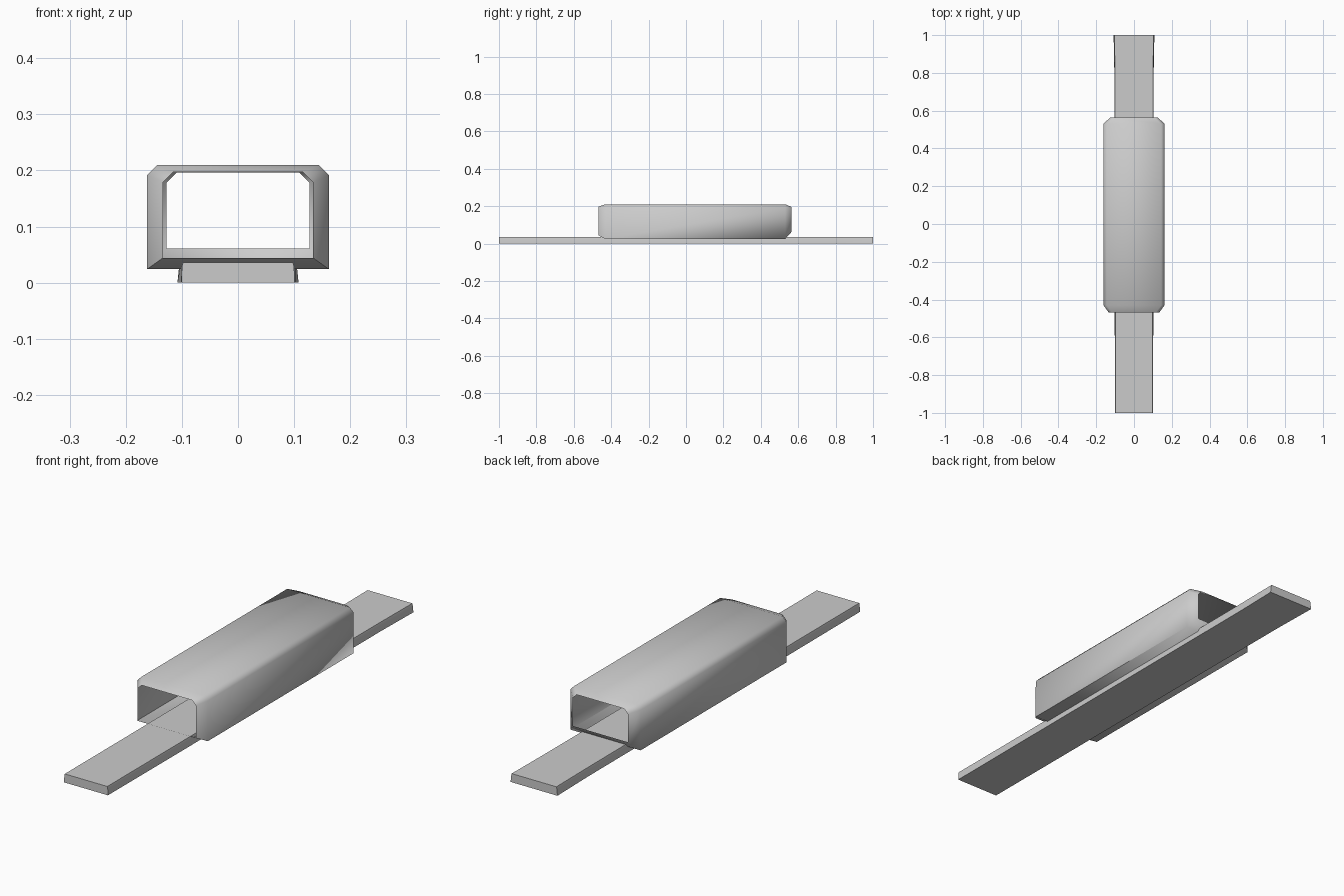
import bpy
import bmesh

if "Cube" in bpy.data.objects:
    bpy.data.objects.remove(bpy.data.objects["Cube"])


def loft(name, rings, cap_ends, angle):
    """Skin a list of equal-length point rings into one smooth-shaded object."""
    bm = bmesh.new()
    loops = [[bm.verts.new(p) for p in ring] for ring in rings]
    n = len(loops[0])
    for a, b in zip(loops, loops[1:]):
        for i in range(n):
            j = (i + 1) % n
            bm.faces.new((a[i], a[j], b[j], b[i]))
    if cap_ends:
        bm.faces.new(loops[0])
        bm.faces.new(loops[-1])
    bmesh.ops.recalc_face_normals(bm, faces=bm.faces)
    mesh = bpy.data.meshes.new(name)
    bm.to_mesh(mesh)
    bm.free()
    obj = bpy.data.objects.new(name, mesh)
    bpy.context.collection.objects.link(obj)
    bpy.ops.object.select_all(action='DESELECT')
    obj.select_set(True)
    bpy.context.view_layer.objects.active = obj
    bpy.ops.object.shade_smooth_by_angle(angle=angle)
    return obj


def sleeve_ring(y, w, z0, z1, c=0.018):
    """Box section with square bottom corners and chamfered top corners."""
    half = [(w, z0), (w, z1 - c), (w - c, z1)]
    pts = half + [(-x, z) for x, z in reversed(half)]
    return [(x, y, z) for x, z in pts]


def strip_ring(y, top, bottom):
    """Flat bar section, slightly wider at its base."""
    half = [(bottom, 0.0), (top + 0.002, 0.028), (top, 0.036)]
    pts = half + [(-x, z) for x, z in reversed(half)]
    return [(x, y, z) for x, z in pts]


# Open thin-walled sleeve with ends drawn inwards
loft("sleeve", [
    sleeve_ring(-0.468, 0.134, 0.044, 0.197),
    sleeve_ring(-0.430, 0.162, 0.024, 0.210),
    sleeve_ring(0.530, 0.162, 0.024, 0.210),
    sleeve_ring(0.563, 0.127, 0.061, 0.196),
], False, 1.2)

# Long flat strip running beneath the sleeve, flared at the rear
loft("base_strip", [
    strip_ring(-1.0, 0.098, 0.101),
    strip_ring(-0.55, 0.098, 0.102),
    strip_ring(0.80, 0.101, 0.104),
    strip_ring(1.0, 0.103, 0.108),
], True, 0.7)
